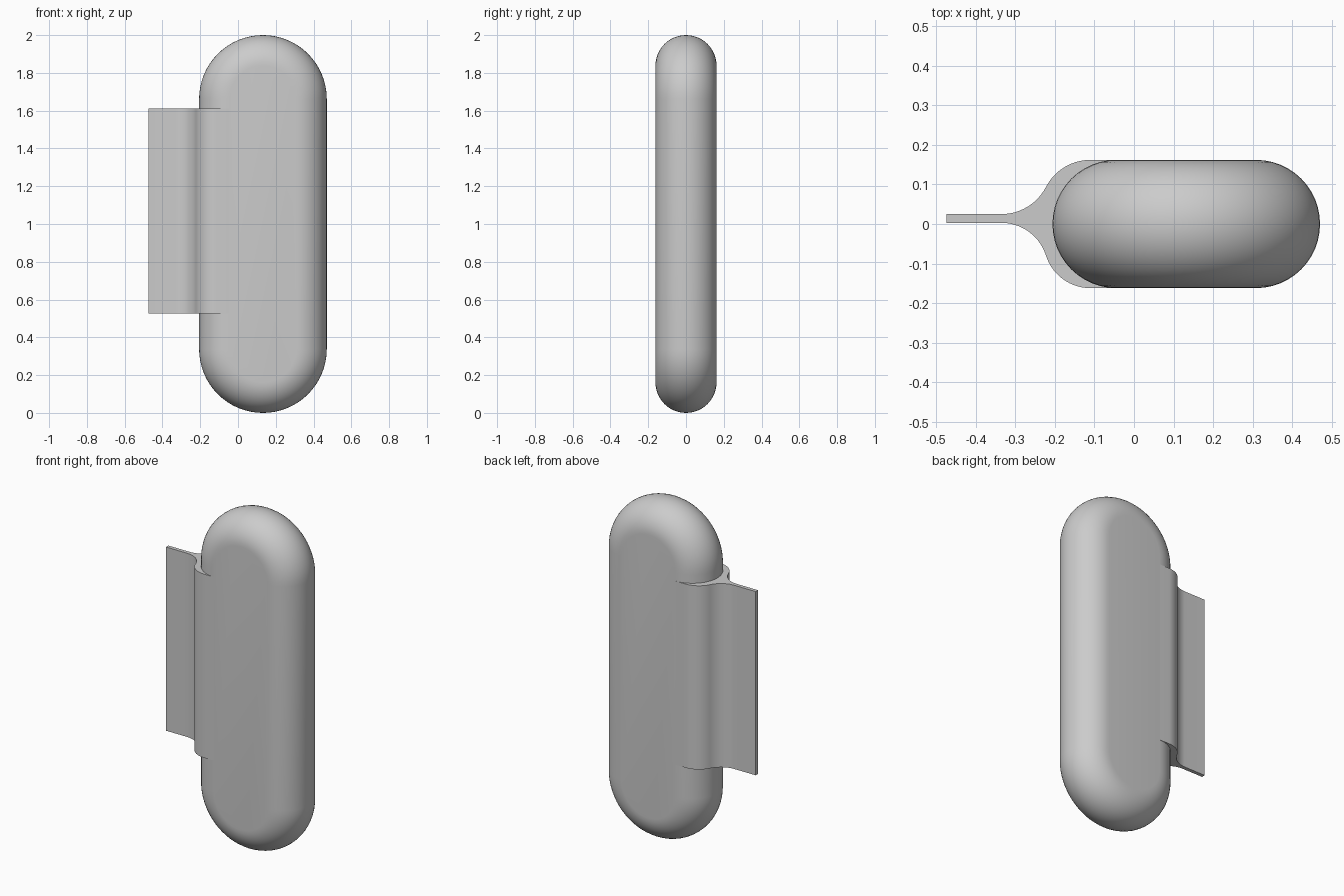
import bpy
import bmesh
from math import sin, cos, pi, atan2, radians

cube = bpy.data.objects.get("Cube")
if cube:
    bpy.data.objects.remove(cube, do_unlink=True)

grey = bpy.data.materials.new("light grey")
grey.use_nodes = True
colour = (0.6, 0.6, 0.6, 1)
grey.diffuse_color = colour
grey.node_tree.nodes["Principled BSDF"].inputs["Base Color"].default_value = colour


def finish(name, bm, angle):
    bmesh.ops.recalc_face_normals(bm, faces=bm.faces)
    mesh = bpy.data.meshes.new(name)
    bm.to_mesh(mesh)
    bm.free()
    mesh.materials.append(grey)
    obj = bpy.data.objects.new(name, mesh)
    bpy.context.collection.objects.link(obj)
    bpy.ops.object.select_all(action='DESELECT')
    obj.select_set(True)
    bpy.context.view_layer.objects.active = obj
    bpy.ops.object.shade_smooth_by_angle(angle=radians(angle))
    return obj


# Rounded body: stadium outlines swept through a half-circle edge
CENTRE_X, WIDTH, EDGE = 0.132, 0.338, 0.162
STEPS, ARC = 24, 32


def stadium(r):
    pts = []
    for z, start in ((2 - WIDTH, 0), (WIDTH, pi)):
        for i in range(ARC + 1):
            a = start + pi * i / ARC
            pts.append((CENTRE_X + r * cos(a), z + r * sin(a)))
    return pts


bm = bmesh.new()
rings = []
for s in range(STEPS + 1):
    t = -pi / 2 + pi * s / STEPS
    outline = stadium(WIDTH - EDGE + EDGE * cos(t))
    rings.append([bm.verts.new((x, EDGE * sin(t), z)) for x, z in outline])
for low, high in zip(rings, rings[1:]):
    for i in range(len(low)):
        j = (i + 1) % len(low)
        bm.faces.new((low[i], low[j], high[j], high[i]))
bm.faces.new(rings[0])
bm.faces.new(rings[-1])
finish("rounded_body", bm, 30)

# Side flange: flat tab flaring in an S-curve around the body edge
TAB_X, FLARE_X, BULGE_X = -0.474, -0.335, -0.11


def flare(tab_y, side):
    """Tab edge, concave arc, convex arc, then flush with the body face."""
    dx = BULGE_X - FLARE_X
    dy = EDGE - side * tab_y
    r = (dx * dx + dy * dy) / (4 * dy)
    sweep = 2 * atan2(dy, dx)
    pts = [(TAB_X, tab_y)]
    n = 14
    for i in range(n + 1):
        a = sweep * i / n
        pts.append((FLARE_X + r * sin(a), tab_y + side * r * (1 - cos(a))))
    for i in range(n - 1, -1, -1):
        a = sweep * i / n
        pts.append((BULGE_X - r * sin(a), side * (EDGE - r * (1 - cos(a)))))
    pts.append((-0.045, side * EDGE))
    return pts


profile = flare(0.025, 1) + flare(0.003, -1)[::-1]
bm = bmesh.new()
base = bm.faces.new([bm.verts.new((x, y, 0.525)) for x, y in profile])
top = bmesh.ops.extrude_face_region(bm, geom=[base])["geom"]
bmesh.ops.translate(bm, vec=(0, 0, 1.087),
                    verts=[v for v in top if isinstance(v, bmesh.types.BMVert)])
finish("side_flange", bm, 30)
